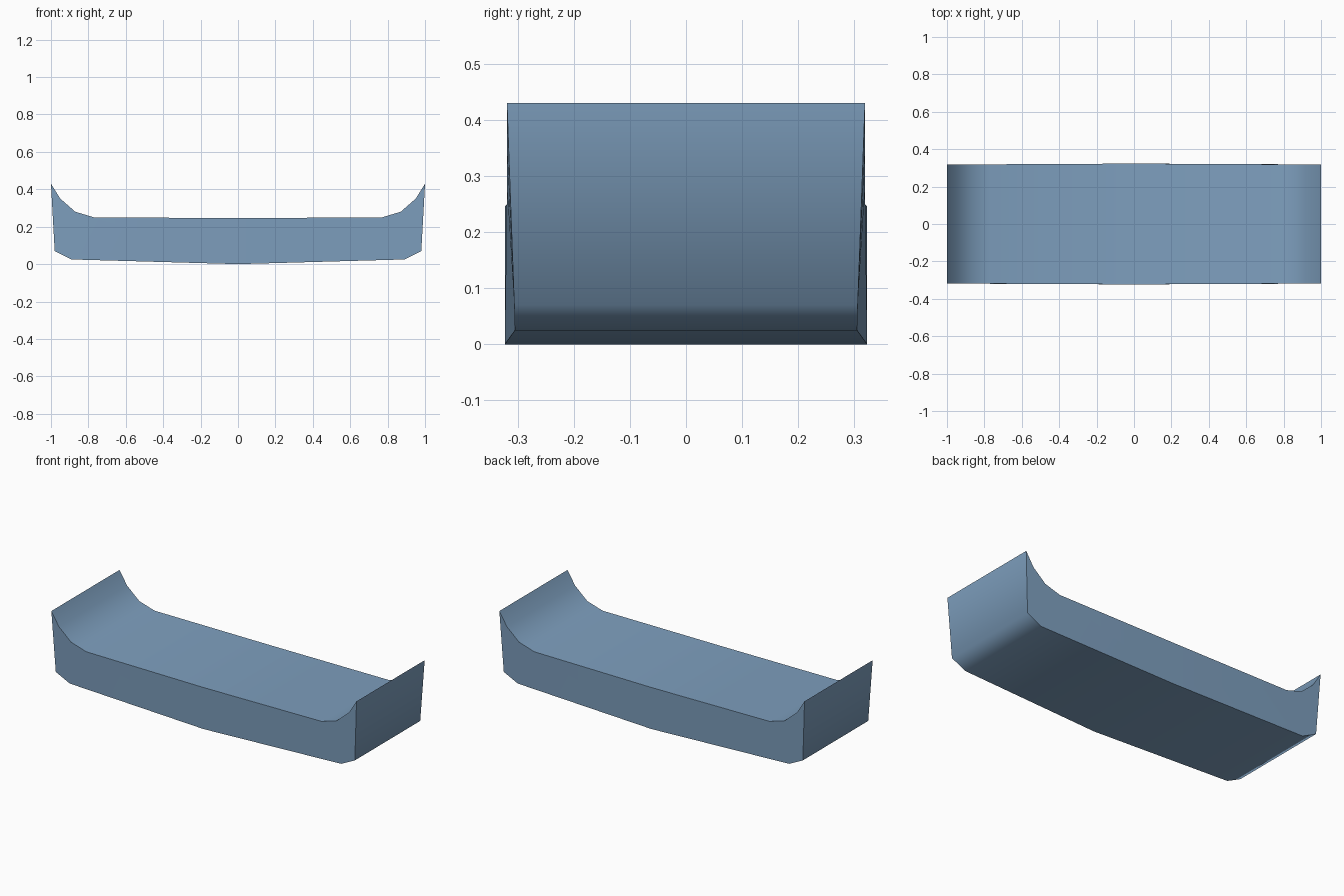
import bpy, bmesh, math

if "Cube" in bpy.data.objects:
    bpy.data.objects.remove(bpy.data.objects["Cube"])

# Flat colour
mat = bpy.data.materials.new("steel_blue")
mat.diffuse_color = (0.21, 0.35, 0.52, 1)
mat.use_nodes = True
mat.node_tree.nodes["Principled BSDF"].inputs["Base Color"].default_value = mat.diffuse_color

# Half profiles from the middle to the end: (x, half width, z)
deck = [(0, 0.323, 0.246), (0.77, 0.319, 0.25), (0.87, 0.319, 0.28),
        (0.95, 0.319, 0.35), (1.0, 0.319, 0.43)]
keel = [(0, 0.323, 0.0), (0.89, 0.305, 0.025), (0.98, 0.306, 0.07)]


def mirrored(half):
    return [(-x, w, z) for x, w, z in reversed(half[1:])] + half


# Hull: two side outlines joined by a strip all the way round
outline = mirrored(deck) + mirrored(keel)[::-1]
n_deck = len(deck) * 2 - 1
bm = bmesh.new()
left = [bm.verts.new((x, w, z)) for x, w, z in outline]
right = [bm.verts.new((x, -w, z)) for x, w, z in outline]
n = len(outline)
for i in range(n):
    j = (i + 1) % n
    bm.faces.new((left[i], left[j], right[j], right[i]))

# Sides, split amidships so each half stays nearly flat
mid_top, mid_low = n_deck // 2, n_deck + len(keel) - 1
for side in (left, right):
    bm.faces.new(side[:mid_top + 1] + side[mid_low:])
    bm.faces.new(side[mid_top:mid_low + 1])
bmesh.ops.recalc_face_normals(bm, faces=bm.faces)

mesh = bpy.data.meshes.new("boat_hull")
bm.to_mesh(mesh)
bm.free()
mesh.materials.append(mat)
hull = bpy.data.objects.new("boat_hull", mesh)
bpy.context.collection.objects.link(hull)

# Smooth along the curves, sharp along the rims
bpy.context.view_layer.objects.active = hull
hull.select_set(True)
bpy.ops.object.shade_smooth_by_angle(angle=math.radians(70))
